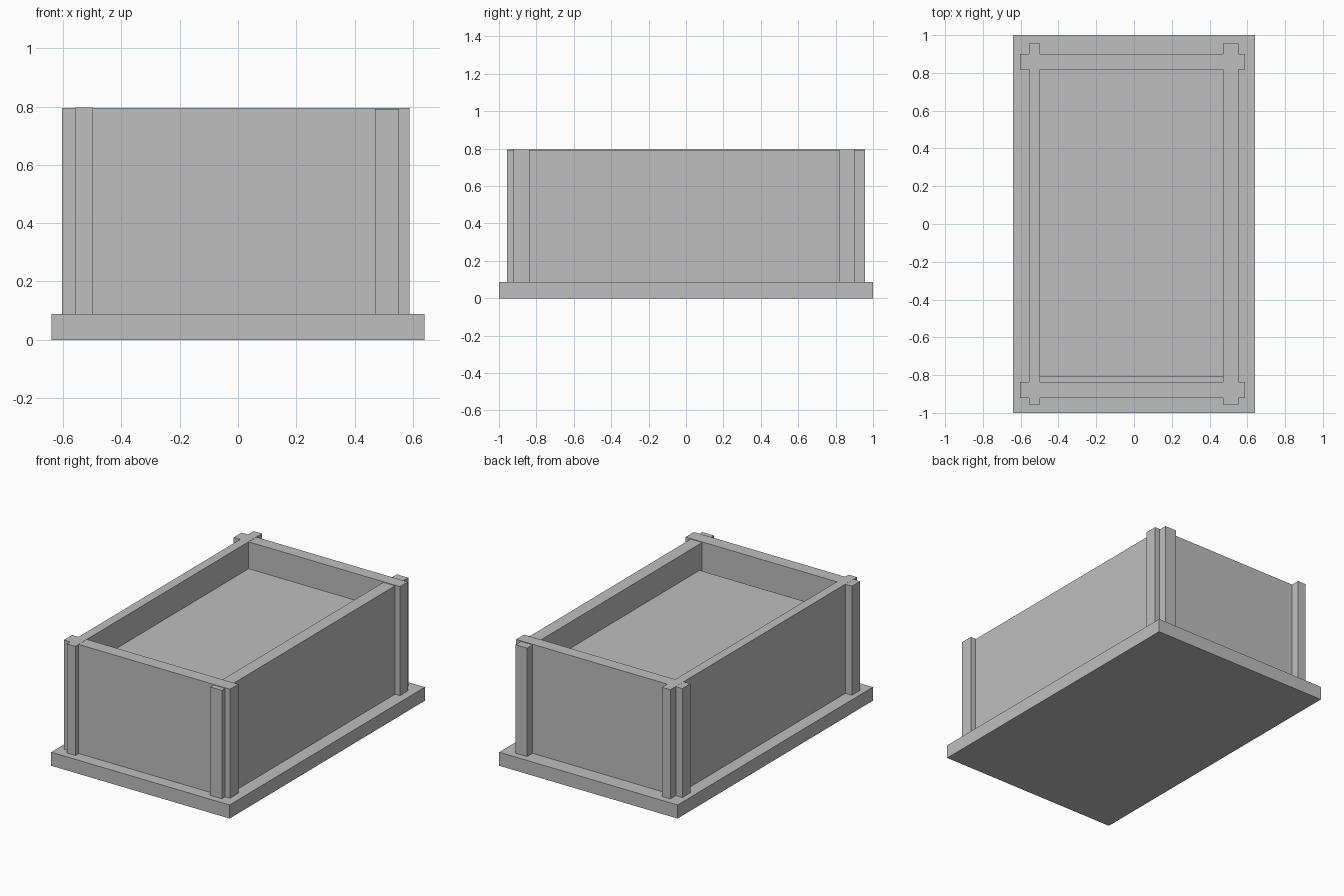
import bpy

if "Cube" in bpy.data.objects:
    bpy.data.objects.remove(bpy.data.objects["Cube"])

grey = bpy.data.materials.new("plain grey")
grey.diffuse_color = (0.52, 0.52, 0.52, 1)
grey.use_nodes = True
grey.node_tree.nodes["Principled BSDF"].inputs["Base Color"].default_value = grey.diffuse_color


def box(name, x, y, z):
    """Axis-aligned box from (min, max) ranges."""
    centre = [(a + b) / 2 for a, b in (x, y, z)]
    bpy.ops.mesh.primitive_cube_add(size=1, location=centre)
    ob = bpy.context.object
    ob.name = name
    ob.scale = [b - a for a, b in (x, y, z)]
    bpy.ops.object.transform_apply(location=False, rotation=False, scale=True)
    ob.data.materials.append(grey)
    return ob


BASE_TOP = 0.088
TOP = 0.796

# Wide base plate
box("base_plate", (-0.64, 0.64), (-1, 1), (0, BASE_TOP))

# Long side walls, running past the end walls
box("left_wall", (-0.557, -0.497), (-0.956, 0.956), (BASE_TOP, TOP))
box("right_wall", (0.47, 0.553), (-0.956, 0.956), (BASE_TOP, 0.791))

# End walls, crossing the side walls near the corners
box("front_wall", (-0.604, 0.588), (-0.922, -0.837), (BASE_TOP, TOP - 0.001))
box("back_wall", (-0.604, 0.588), (0.819, 0.9), (BASE_TOP, TOP - 0.001))

# Raised inner panel, leaving a narrow slot at the front
box("inner_panel", (-0.5, 0.475), (-0.81, 0.825), (0.54, 0.621))
